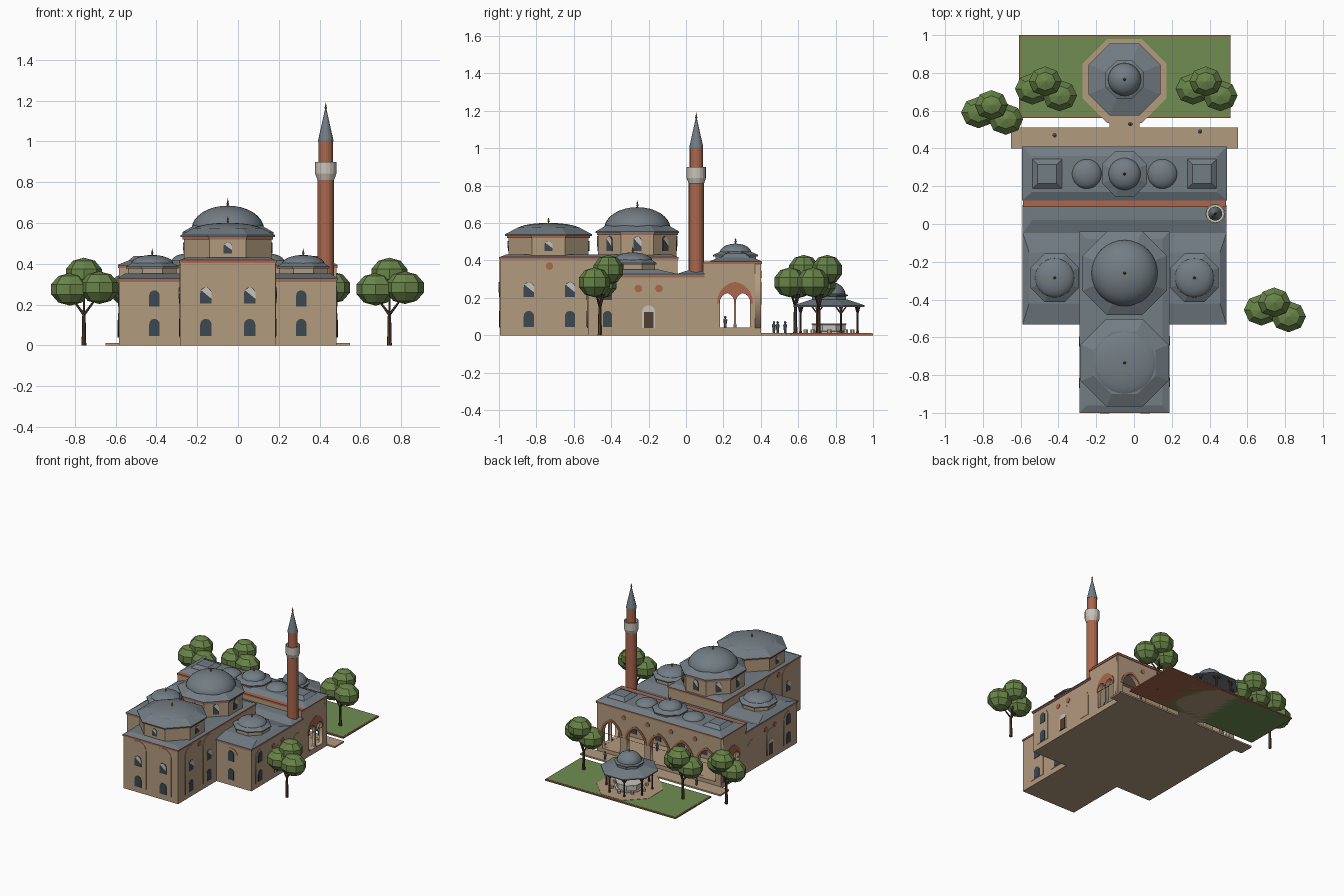
import bpy, bmesh, math
from mathutils import Vector, Matrix

if "Cube" in bpy.data.objects:
    bpy.data.objects.remove(bpy.data.objects["Cube"])

def material(name, r, g, b):
    m = bpy.data.materials.new(name)
    m.diffuse_color = (r, g, b, 1)
    m.use_nodes = True
    m.node_tree.nodes["Principled BSDF"].inputs["Base Color"].default_value = m.diffuse_color
    return m

TAN = material("tan stone", .45, .325, .21)
LEAD = material("lead roof", .17, .205, .23)
BRICK = material("red brick", .40, .135, .075)
WHITE = material("pale stone", .58, .54, .48)
GLASS = material("dark glass", .045, .065, .08)
GRASS = material("grass", .16, .27, .085)
LEAF = material("foliage", .14, .23, .065)
WOOD = material("brown wood", .085, .05, .03)
GOLD = material("gilded metal", .30, .21, .05)
CX = -.05                       # symmetry axis of the building

def finish(name, bm, mat, smooth=False):
    bmesh.ops.recalc_face_normals(bm, faces=bm.faces)
    me = bpy.data.meshes.new(name)
    bm.to_mesh(me)
    bm.free()
    me.materials.append(mat)
    for p in me.polygons:
        p.use_smooth = smooth
    ob = bpy.data.objects.new(name, me)
    bpy.context.collection.objects.link(ob)
    return ob

def frustum(name, base, z0, top, z1, mat):
    """Four-sided block between two rectangles (x0, x1, y0, y1)."""
    bm = bmesh.new()
    rings = [[bm.verts.new((r[i], r[j], z)) for i, j in ((0, 2), (1, 2), (1, 3), (0, 3))]
             for r, z in ((base, z0), (top, z1))]
    bm.faces.new(rings[0])
    bm.faces.new(rings[1])
    for i in range(4):
        k = (i + 1) % 4
        bm.faces.new((rings[0][i], rings[0][k], rings[1][k], rings[1][i]))
    return finish(name, bm, mat)

def box(name, x0, x1, y0, y1, z0, z1, mat):
    return frustum(name, (x0, x1, y0, y1), z0, (x0, x1, y0, y1), z1, mat)

def lathe(name, x, y, profile, n, mat, smooth=False):
    """Turned part; with 8 sides the radius is the distance to the flats."""
    bm = bmesh.new()
    f, a0 = (1 / math.cos(math.pi / 8), math.pi / 8) if n == 8 else (1, 0)
    rings = []
    for r, z in profile:
        r = max(r, .0002) * f
        rings.append([bm.verts.new((x + r * math.cos(a0 + i * math.tau / n),
                                    y + r * math.sin(a0 + i * math.tau / n), z)) for i in range(n)])
    bm.faces.new(rings[0])
    bm.faces.new(rings[-1])
    for a, b in zip(rings, rings[1:]):
        for i in range(n):
            bm.faces.new((a[i], a[(i + 1) % n], b[(i + 1) % n], b[i]))
    return finish(name, bm, mat, smooth)

def dome(name, x, y, r, z, h, n=32):
    lathe(name, x, y, [(r * math.cos(t * math.pi / 16), z + h * math.sin(t * math.pi / 16))
                       for t in range(9)], n, LEAD, True)

def finial(x, y, z, h=.04):
    lathe("finial", x, y, [(.003, z - .01), (.003, z + .2 * h), (.007, z + .35 * h), (.003, z + .5 * h),
                           (.005, z + .65 * h), (.002, z + .75 * h), (0, z + h)], 8, GOLD)

def rod(name, a, b, r0, r1, mat, n=6):
    a, b = Vector(a), Vector(b)
    bm = bmesh.new()
    bmesh.ops.create_cone(bm, cap_ends=True, segments=n, radius1=r0, radius2=r1, depth=(b - a).length,
        matrix=Matrix.Translation((a + b) / 2) @ (b - a).to_track_quat('Z', 'Y').to_matrix().to_4x4())
    return finish(name, bm, mat)

def arch(w, h, u=0, v=0, point=0.0):
    """Arch outline standing on (u, v); point > 0 makes it pointed."""
    pts = [(u - w / 2, v), (u + w / 2, v)]
    rise = w / 2 * (1 + point)
    for i in range(13):
        t = math.pi * i / 12
        pts.append((u + w / 2 * math.cos(t),
                    v + h - rise + rise * (math.sin(t) * (1 - point) + point * (1 - abs(math.cos(t))))))
    return pts

def disc(u, v, r):
    return [(u + r * math.cos(i * math.tau / 20), v + r * math.sin(i * math.tau / 20)) for i in range(20)]

def slab(name, outlines, pos, normal, t, mat):
    """Upright plate of thickness t standing out from pos; inner outlines become holes."""
    cu = bpy.data.curves.new(name, 'CURVE')
    cu.dimensions, cu.fill_mode, cu.extrude = '2D', 'BOTH', t / 2
    for pts in outlines:
        s = cu.splines.new('POLY')
        s.points.add(len(pts) - 1)
        for p, q in zip(s.points, pts):
            p.co = (q[0], q[1], 0, 1)
        s.use_cyclic_u = True
    cu.materials.append(mat)
    ob = bpy.data.objects.new(name, cu)
    bpy.context.collection.objects.link(ob)
    n, up = Vector(normal).normalized(), Vector((0, 0, 1))
    m = Matrix((up.cross(n), up, n)).transposed().to_4x4()
    ob.matrix_world = Matrix.Translation(Vector(pos) + n * t / 2) @ m
    bpy.ops.object.select_all(action='DESELECT')
    ob.select_set(True)
    bpy.context.view_layer.objects.active = ob
    bpy.ops.object.convert(target='MESH')

def window(pos, n, v, w, h, lit=False, off=.003):
    p = Vector(pos) + Vector(n) * off
    slab("window", [arch(w, h, 0, v)], p, n, .003, GLASS)
    if lit:
        slab("window_screen", [[(w / 2, v + .3 * h), (w / 2, v + .7 * h), (w * .25, v + .92 * h),
             (0, v + h), (-w * .43, v + .82 * h)]], p, n, .005, WHITE)

def bay(pos, n, w, h, upper, ww, lit):
    slab("blind_arch", [arch(w, h, 0, .04)], pos, n, .003, TAN)
    window(pos, n, .045, ww, .085)
    window(pos, n, upper, ww, .08, lit)

FRONT, BACK, RIGHT, LEFT = (0, -1, 0), (0, 1, 0), (1, 0, 0), (-1, 0, 0)

# Domed prayer hall and lower side block
box("prayer_hall", -.283, .183, -.995, -.045, 0, .405, TAN)
box("hall_cornice", -.288, .188, -1, -.04, .405, .418, BRICK)
frustum("hall_roof", (-.286, .186, -.998, -.042), .418, (-.25, .15, -.96, -.08), .432, LEAD)
box("side_block", -.582, .482, -.525, .1, 0, .31, TAN)
box("side_cornice", -.586, .486, -.529, .1, .31, .32, BRICK)
frustum("side_eave", (-.59, .49, -.533, .1), .32, (-.59, .49, -.533, .1), .328, LEAD)
frustum("corridor_roof", (-.59, .49, -.05, .1), .328, (-.54, .44, .02, .1), .35, LEAD)
for s in (-1, 1):
    x = CX + s * .37
    outer, inner = CX + s * .54, CX + s * .235
    frustum("side_roof", (min(outer, inner), max(outer, inner), -.533, -.045), .328,
            (x - .135, x + .135, -.42, -.15), .352, LEAD)
    lathe("side_drum", x, -.285, [(.118, .34), (.118, .38)], 8, TAN)
    lathe("side_drum_roof", x, -.285, [(.128, .378), (.128, .386), (.1, .405)], 8, LEAD)
    dome("side_dome", x, -.285, .105, .398, .045)
    finial(x, -.285, .44, .035)

# Main dome with eight windows, front dome with four
for y, tall in ((-.26, True), (-.735, False)):
    z = .535 if tall else .52
    a = .21 if tall else .215
    lathe("drum", CX, y, [(a, .42), (a, z)], 8, TAN)
    lathe("drum_cornice", CX, y, [(a + .006, z), (a + .006, z + .012)], 8, BRICK)
    if tall:
        lathe("main_dome_skirt", CX, y, [(.223, .547), (.223, .555), (.165, .588)], 8, LEAD)
        dome("main_dome", CX, y, .177, .57, .115)
        finial(CX, y, .68, .042)
    else:
        lathe("front_dome_skirt", CX, y, [(.232, .532), (.232, .54), (.165, .576)], 8, LEAD)
        dome("front_dome", CX, y, .18, .558, .043)
        finial(CX, y, .598, .035)
    for i in range(0, 8, 1 if tall else 2):
        n = Vector((math.cos(i * math.pi / 4), math.sin(i * math.pi / 4), 0))
        window(Vector((CX, y, 0)) + n * a, n, .45, .042, .08 if tall else .055, True, 0)

# Blind arches, windows, doors and roundels on the walls
for s, n in ((-1, LEFT), (1, RIGHT)):
    bay((CX + s * .1075, -.995, 0), FRONT, .138, .36, .205, .055, True)
    bay((CX + s * .36, -.525, 0), FRONT, .11, .25, .19, .05, False)
    xh, xw = CX + s * .233, CX + s * .532
    for y in (-.84, -.62):
        bay((xh, y, 0), n, .14, .36, .205, .055, True)
    slab("roundel", [disc(0, .37, .02)], (xh, -.73, 0), n, .004, BRICK)
    bay((xw, -.42, 0), n, .11, .25, .19, .05, False)
    for y in (-.2, .03):
        slab("blind_arch", [arch(.09, .2, 0, .04)], (xw, y, 0), n, .003, TAN)
    slab("door_surround", [arch(.07, .12, 0, .04)], (xw, -.2, 0), n, .005, WHITE)
    slab("side_door", [[(-.025, .04), (.025, .04), (.025, .125), (-.025, .125)]], (xw, -.2, 0), n, .008, WOOD)
    for y in (-.255, -.145):
        slab("roundel", [disc(0, .25, .02)], (xw, y, 0), n, .004, BRICK)

# Portico: open arcade with five bays and twin-arched ends
box("portico_floor", -.582, .482, .1, .4, 0, .04, TAN)
box("portico_back_wall", -.582, .482, .09, .125, .04, .38, TAN)
box("portico_ceiling", -.575, .475, .12, .39, .355, .38, TAN)
box("portico_cornice", -.587, .487, .09, .405, .38, .394, BRICK)
frustum("portico_roof", (-.592, .492, .125, .409), .394, (-.54, .44, .17, .36), .415, LEAD)
bays = [-.41, -.2, 0, .2, .41]
rect = lambda u0, u1: [(u0, .04), (u1, .04), (u1, .38), (u0, .38)]
slab("arcade_wall", [rect(-.532, .532)] + [arch(.15, .225, u, .041, .25) for u in bays],
     (CX, .37, 0), BACK, .03, TAN)
for u in bays:
    slab("arcade_brick_arch", [arch(.188, .12, u, .165, .25), arch(.15, .1, u, .166, .25)],
         (CX, .4, 0), BACK, .004, BRICK)
for u in (-.305, -.1, .1, .305):
    slab("roundel", [disc(u, .325, .018)], (CX, .4, 0), BACK, .004, BRICK)
for s, n in ((-1, LEFT), (1, RIGHT)):
    twin = [arch(.078, .185, u, .041, .2) for u in (-.042, .042)]
    slab("end_wall", [rect(-.137, .137)] + twin, (CX + s * .502, .262, 0), n, .03, TAN)
    slab("end_brick_arch", [arch(.19, .115, 0, .17, .1)] + [arch(.078, .055, u, .1705, .2) for u in (-.042, .042)],
         (CX + s * .532, .262, 0), n, .004, BRICK)
    lathe("end_column", CX + s * .525, .262, [(.009, .04), (.007, .06), (.007, .19), (.011, .21)], 10, WHITE)
    x = CX + s * .41
    frustum("portico_corner_vault", (x - .09, x + .09, .175, .355), .405, (x - .05, x + .05, .215, .315), .438, LEAD)
    dome("portico_small_dome", CX + s * .2, .265, .08, .405, .045)
    window((CX + s * .2, .125, 0), BACK, .07, .05, .09)
    window((CX + s * .41, .125, 0), BACK, .07, .05, .09)
lathe("portico_drum", CX, .265, [(.108, .4), (.108, .425)], 8, TAN)
lathe("portico_drum_roof", CX, .265, [(.12, .422), (.12, .43), (.08, .448)], 8, LEAD)
dome("portico_centre_dome", CX, .265, .086, .438, .052)
finial(CX, .265, .488, .035)
slab("portal", [arch(.12, .22, 0, .04)], (CX, .125, 0), BACK, .006, WHITE)
slab("portal_door", [arch(.07, .14, 0, .04)], (CX, .13, 0), BACK, .006, WOOD)

# Minaret
mx, my = .43, .055
lathe("minaret_shaft", mx, my, [(.041, .3), (.041, .81), (.035, .83), (.035, 1.0)], 16, BRICK, False)
lathe("minaret_balcony", mx, my, [(.04, .808), (.052, .842), (.052, .9), (.046, .9), (.046, .85), (.035, .85)], 16, WHITE)
lathe("minaret_spire", mx, my, [(.037, 1.0), (.037, 1.008), (.003, 1.16)], 16, LEAD)
finial(mx, my, 1.15, .04)

# Terrace, path and garden
box("terrace", -.65, .55, .4, .51, 0, .012, TAN)
box("path", -.13, .03, .51, .58, 0, .0115, TAN)
box("garden_border", -.61, .51, .56, 1, 0, .009, BRICK)
box("garden_lawn", -.602, .502, .568, .992, 0, .011, GRASS)
lathe("fountain_paving", CX, .757, [(.222, 0), (.222, .013)], 8, TAN)

# Ablution fountain
fy = .765
lathe("fountain_basin", CX, fy, [(.1, .01), (.1, .02), (.088, .022), (.088, .055), (.094, .058), (.094, .064)], 8, WHITE)
lathe("fountain_canopy", CX, fy, [(.16, .15), (.19, .152), (.19, .16), (.1, .19)], 8, LEAD)
lathe("fountain_drum", CX, fy, [(.09, .185), (.09, .208), (.1, .21), (.1, .216), (.085, .222)], 8, LEAD)
dome("fountain_dome", CX, fy, .088, .215, .072, 24)
finial(CX, fy, .285, .03)
for i in range(8):
    a = (i + .5) * math.pi / 4
    c, s = math.cos(a), math.sin(a)
    px, py = CX + .165 * c, fy + .165 * s
    lathe("fountain_post", px, py, [(.01, .012), (.007, .025), (.007, .13), (.013, .153)], 6, WOOD)
    b = i * math.pi / 4
    lathe("fountain_stool", CX + .125 * math.cos(b), fy + .125 * math.sin(b), [(.012, .012), (.012, .032)], 8, WHITE)
    for d in (-1, 1):
        rod("canopy_brace", (px, py, .115), (px - d * .03 * s, py + d * .03 * c, .153), .004, .004, WOOD)

# Visitors
for x, y, z in ((-.42, .47, .012), (.35, .49, .012), (-.02, .53, .012), (.1, .21, .04)):
    lathe("visitor", x, y, [(.006, z), (.008, z + .025), (.011, z + .043), (.004, z + .049), (.006, z + .054),
                            (.006, z + .06), (.002, z + .064)], 8, LEAD)

# Trees
for x, y in ((-.755, .585), (-.47, .71), (.38, .71), (.742, -.46)):
    rod("tree_trunk", (x, y, 0), (x, y, .16), .012, .008, WOOD, 7)
    for dx, dy, z, r, h in ((-.068, .005, .275, .097, .08), (0, .045, .35, .092, .08), (.076, -.03, .283, .097, .08)):
        rod("tree_branch", (x, y, .15), (x + dx, y + dy, z - .03), .007, .004, WOOD)
        bm = bmesh.new()
        bmesh.ops.create_uvsphere(bm, u_segments=8, v_segments=5, radius=1,
            matrix=Matrix.Translation((x + dx, y + dy, z)) @ Matrix.Diagonal((r, r * .9, h, 1)))
        finish("tree_foliage", bm, LEAF)
